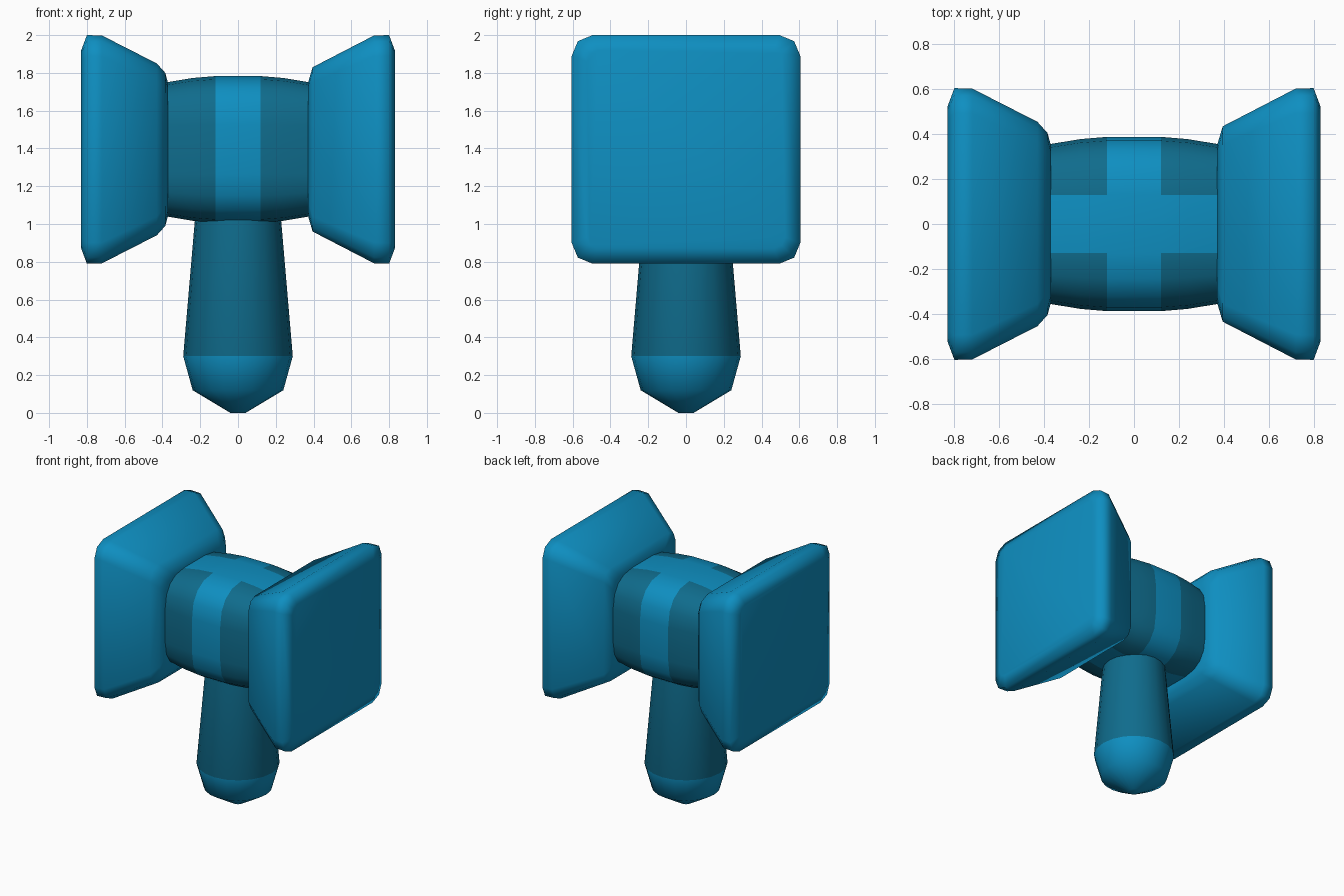
import bpy, bmesh, math
from mathutils import Vector

if "Cube" in bpy.data.objects:
    bpy.data.objects.remove(bpy.data.objects["Cube"])

CZ = 1.395  # height of the hammer head axis


def material(name, col):
    m = bpy.data.materials.new(name)
    m.diffuse_color = (*col, 1)
    m.use_nodes = True
    m.node_tree.nodes["Principled BSDF"].inputs["Base Color"].default_value = m.diffuse_color
    return m


LIGHT = material("bright blue", (0.0044, 0.275, 0.535))
DARK = material("deep teal blue", (0.0048, 0.15, 0.265))


def rounded_square(half, r, seg, power=1.0):
    """Cross-section points of a square with rounded corners."""
    pts, f = [], half - r
    for q in range(4):
        for i in range(seg + 1):
            a = math.pi / 2 * i / seg
            u = f + r * max(math.cos(a), 0) ** power
            v = f + r * max(math.sin(a), 0) ** power
            if i == 0:
                v = f
            if i == seg:
                u = f
            for _ in range(q):
                u, v = -v, u
            pts.append((u, v))
    return pts


def circle(r, n=20):
    return [(r * math.cos(2 * math.pi * i / n), r * math.sin(2 * math.pi * i / n)) for i in range(n)]


def loft(name, rings, place, is_dark, angle):
    """Skin a list of (position, section) rings and cap both ends."""
    bm = bmesh.new()
    loops = [[bm.verts.new(place(t, u, v)) for u, v in sec] for t, sec in rings]
    n = len(loops[0])
    for a, b in zip(loops, loops[1:]):
        for i in range(n):
            j = (i + 1) % n
            bm.faces.new((a[i], a[j], b[j], b[i]))
    bm.faces.new(loops[0])
    bm.faces.new(loops[-1])
    bmesh.ops.recalc_face_normals(bm, faces=bm.faces[:])
    for f in bm.faces:
        f.smooth = True
        f.material_index = int(is_dark(f.calc_center_median()))
    me = bpy.data.meshes.new(name)
    bm.to_mesh(me)
    bm.free()
    me.materials.append(LIGHT)
    me.materials.append(DARK)
    me.set_sharp_from_angle(angle=math.radians(angle))
    ob = bpy.data.objects.new(name, me)
    bpy.context.collection.objects.link(ob)
    return ob


def along_x(t, u, v):
    return Vector((t, u, CZ + v))


def along_z(t, u, v):
    return Vector((u, v, t))


# Flared square striking heads (x distance, half size, corner radius)
left = [(0.37, 0.35, 0.10), (0.385, 0.405, 0.10), (0.43, 0.455, 0.10), (0.72, 0.603, 0.11),
        (0.80, 0.605, 0.11), (0.83, 0.525, 0.06)]
right = [(0.37, 0.35, 0.08), (0.395, 0.435, 0.08), (0.72, 0.603, 0.11),
         (0.80, 0.605, 0.11), (0.83, 0.525, 0.06)]
for name, side, prof in (("left_head", -1, left), ("right_head", 1, right)):
    loft(name, [(side * x, rounded_square(h, r, 2)) for x, h, r in prof],
         along_x, lambda c: False, 75)

# Bulging barrel with dark side panels beside a central band and top strip
half_prof = [(0.12, 0.388), (0.24, 0.378), (0.385, 0.354)]
prof = [(-x, h) for x, h in reversed(half_prof)] + half_prof
loft("barrel", [(x, rounded_square(h, h - 0.13, 4, 0.85)) for x, h in prof],
     along_x, lambda c: abs(c.x) > 0.12 and abs(c.y) > 0.13, 60)

# Tapered handle with a bright rounded pommel
handle = [(0.0, 0.04), (0.12, 0.24), (0.30, 0.29), (1.06, 0.225)]
loft("handle", [(z, circle(r)) for z, r in handle],
     along_z, lambda c: c.z > 0.3, 75)
